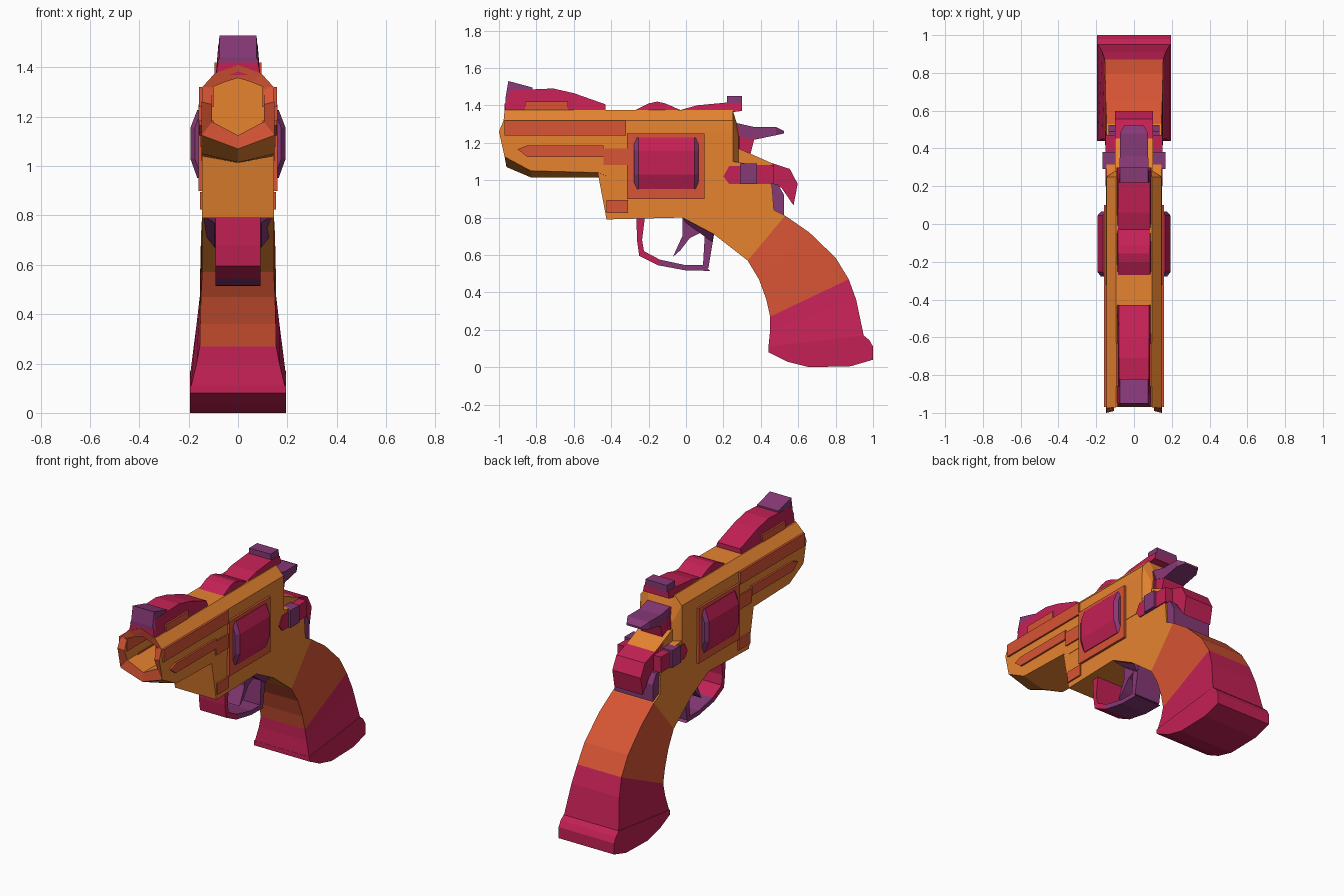
import bpy, bmesh

if "Cube" in bpy.data.objects:
    bpy.data.objects.remove(bpy.data.objects["Cube"])

COL = {'orange': (.80, .23, .03, 1), 'rust': (.68, .09, .035, 1),
       'crimson': (.55, .015, .09, 1), 'purple': (.24, .04, .18, 1)}
MATS = {}
for key, rgba in COL.items():
    MATS[key] = bpy.data.materials.new(key)
    MATS[key].diffuse_color = rgba


def loft(name, rings, colours, mirror=False):
    """Skin equal-sized rings of points; colours holds one entry per span."""
    if isinstance(colours, str):
        colours = [colours] * (len(rings) - 1)
    names = list(dict.fromkeys(colours))
    bm = bmesh.new()
    vs = [[bm.verts.new(p) for p in r] for r in rings]
    n = len(rings[0])
    for i, (a, b) in enumerate(zip(vs, vs[1:])):
        for j in range(n):
            f = bm.faces.new((a[j], a[(j + 1) % n], b[(j + 1) % n], b[j]))
            f.material_index = names.index(colours[i])
    bm.faces.new(vs[0][::-1]).material_index = names.index(colours[0])
    bm.faces.new(vs[-1]).material_index = names.index(colours[-1])
    bmesh.ops.recalc_face_normals(bm, faces=bm.faces)
    me = bpy.data.meshes.new(name)
    bm.to_mesh(me)
    bm.free()
    for c in names:
        me.materials.append(MATS[c])
    ob = bpy.data.objects.new(name, me)
    bpy.context.collection.objects.link(ob)
    if mirror:
        ob.modifiers.new('mirror', 'MIRROR')
    return ob


def prism(name, prof, hw, colour, x0=None):
    """Side profile (y, z) extruded across x; x0 makes a mirrored side part."""
    a = -hw if x0 is None else x0
    return loft(name, [[(x, y, z) for y, z in prof] for x in (a, hw)], colour, x0 is not None)


def rect(y0, y1, z0, z1):
    return [(y0, z0), (y1, z0), (y1, z1), (y0, z1)]


def ridge(name, stations, hw, hw_top, colours):
    """Trapezoid section run along y; stations are (y, z_bottom, z_top)."""
    return loft(name, [[(-hw, y, b), (hw, y, b), (hw_top, y, t), (-hw_top, y, t)]
                       for y, b, t in stations], colours)


def section(half, ys):
    """Full symmetric ring from half a section (x, z), bottom to top."""
    if not isinstance(ys, list):
        ys = [ys] * len(half)
    pts = [(x, y, z) for (x, z), y in zip(half, ys)]
    return pts + [(-x, y, z) for x, y, z in pts[-2:0:-1]]


def outer(zb, zs, peak=1.375):
    return [(0, zb), (.147, zs), (.147, 1.26), (.145, 1.32), (.095, 1.375), (0, peak)]


# barrel and upper frame, with the bore turned inside at the muzzle
bore = [(0, 1.125), (.105, 1.18), (.105, 1.25), (.105, 1.32), (.05, 1.342), (0, 1.357)]
lip = [-.96, -.97, -1.0, -.975, -.97, -.97]
loft('barrel', [section(bore, -.7), section(bore, [y + .01 for y in lip]),
                section(outer(1.07, 1.125, 1.41), lip),
                section(outer(1.015, 1.05), -.83), section(outer(1.015, 1.04), -.47),
                section(outer(1.0, 1.02), -.42), section(outer(1.0, 1.02), .25),
                section([(x * .7, z - .1) for x, z in outer(1.1, 1.12)], .28)],
     ['orange', 'rust'] + ['orange'] * 5)

# lower frame
prism('frame', [(-.48, 1.1), (-.47, 1.03), (-.425, .79), (-.02, .8), (.15, .71), (.33, .57),
                (.53, .81), (.47, .84), (.46, .97), (.38, 1.08), (.25, 1.1)], .145, 'orange')
prism('frame_rear_slope', [(.2, 1.0), (.45, 1.0), (.46, 1.09), (.28, 1.17), (.2, 1.2)], .1, 'orange')

# grip, curving down and flaring into the butt
grip = [(.33, .57, .53, .81, .145), (.39, .47, .66, .72, .15), (.43, .36, .80, .585, .153),
        (.45, .27, .87, .47, .155), (.45, .20, .91, .36, .168), (.44, .10, .95, .17, .192)]
loft('grip', [[(-w, y0, z0), (w, y0, z0), (w, y1, z1), (-w, y1, z1)] for y0, z0, y1, z1, w in grip],
     ['rust'] * 3 + ['crimson'] * 2)
prism('grip_butt', [(.44, .11), (.44, .08), (.54, .03), (.66, .0), (.88, .005), (1.0, .04),
                    (1.0, .11), (.98, .145), (.95, .17)], .195, 'crimson')

# raised side panels
prism('upper_rail', rect(-.97, -.32, 1.24, 1.32), .158, 'rust', .1)
prism('lower_rail', [(-.9, 1.165), (-.85, 1.125), (-.44, 1.125), (-.44, 1.185), (-.85, 1.185)],
      .158, 'rust', .1)
prism('rail_block', rect(-.44, -.31, 1.08, 1.17), .155, 'rust', .1)
prism('cylinder_surround', rect(-.315, .10, .90, 1.25), .16, 'rust', .1)
prism('front_lower_block', rect(-.425, -.31, .825, .895), .155, 'rust', .1)

# cylinder bulging out of each side
bulge = [(.12, 1.23), (.165, 1.228), (.193, 1.155), (.193, 1.03), (.165, .952), (.12, .95)]
ends = [(x - .018 if x > .13 else x, z) for x, z in bulge]
loft('cylinder', [[(x, y, z) for x, z in s] for y, s in
                  ((-.278, ends), (-.255, bulge), (.045, bulge), (.066, ends))],
     ['purple', 'crimson', 'purple'], True)

# front sight ramp
ridge('front_sight_ramp', [(-.965, 1.37, 1.42), (-.945, 1.37, 1.48), (-.71, 1.37, 1.49),
                           (-.6, 1.37, 1.465), (-.43, 1.37, 1.405)], .09, .08, 'crimson')
ridge('front_sight_blade', [(-.965, 1.42, 1.44), (-.95, 1.42, 1.53), (-.82, 1.42, 1.495)],
      .085, .075, 'purple')
prism('ramp_side_inlay', rect(-.86, -.63, 1.37, 1.42), .096, 'rust', .06)

# top strap with rear sight
ridge('top_strap', [(-.27, 1.36, 1.375), (-.2, 1.36, 1.41), (-.155, 1.36, 1.42),
                    (-.11, 1.36, 1.41), (-.03, 1.36, 1.375), (.06, 1.36, 1.40),
                    (.22, 1.36, 1.415), (.3, 1.37, 1.41)], .092, .085, 'crimson')
ridge('rear_sight', [(.22, 1.4, 1.45), (.3, 1.38, 1.45)], .08, .075, 'purple')
ridge('frame_back_plate', [(.24, 1.1, 1.375), (.27, 1.1, 1.3), (.29, 1.1, 1.25)],
      .095, .085, 'crimson')

# hammer
prism('hammer_body', [(.25, 1.3), (.37, 1.24), (.345, 1.14), (.28, 1.14)], .075, 'crimson')
loft('hammer_spur', [[(-w, y, b), (w, y, b), (w, y, t), (-w, y, t)] for y, b, t, w in
                     ((.25, 1.25, 1.31, .08), (.36, 1.215, 1.285, .075),
                      (.48, 1.24, 1.285, .075), (.525, 1.25, 1.262, .05))], 'purple')

# backstrap hump and recess below it
prism('backstrap_hump', [(.38, 1.0), (.37, 1.12), (.555, 1.06), (.597, .98), (.575, .865),
                         (.51, .96)], .1, 'crimson')
prism('backstrap_recess', [(.44, .98), (.455, .83), (.525, .81), (.525, .92), (.49, .98)],
      .135, 'purple')

# side latch
prism('latch_plate', [(.2, 1.02), (.23, .98), (.47, .98), (.47, 1.08), (.23, 1.075)],
      .152, 'crimson', .1)
prism('latch_button', rect(.29, .38, .98, 1.09), .167, 'purple', .1)

# trigger guard: a strip swept through outer and inner points, then the rear post
guard = [(-.265, .80, -.22, .80), (-.262, .68, -.235, .68), (-.25, .595, -.225, .62),
         (-.15, .545, -.14, .575), (0, .517, .0, .545), (.13, .515, .095, .545)]
loft('trigger_guard', [[(-.092, a, b), (.092, a, b), (.092, c, d), (-.092, c, d)]
                       for a, b, c, d in guard], ['crimson'] * 3 + ['purple'] * 2)
prism('guard_rear_post', [(.09, .53), (.12, .53), (.15, .71), (.12, .74), (.07, .74), (.10, .70)],
      .092, 'purple')
loft('trigger_housing', [[(-w, y, z) for y, z in p] + [(w, y, z) for y, z in p[::-1]]
                         for p, w in ((((-.02, .80), (.15, .73)), .14),
                                      (((.0, .77), (.14, .67)), .095))], 'purple')
prism('trigger', [(-.02, .80), (-.02, .70), (-.07, .59), (-.03, .625), (.02, .69), (.08, .72),
                  (.06, .78)], .06, 'purple')

for m in bpy.data.materials:
    if m.users and not m.is_grease_pencil:
        m.use_nodes = True
        m.node_tree.nodes["Principled BSDF"].inputs["Base Color"].default_value = m.diffuse_color
